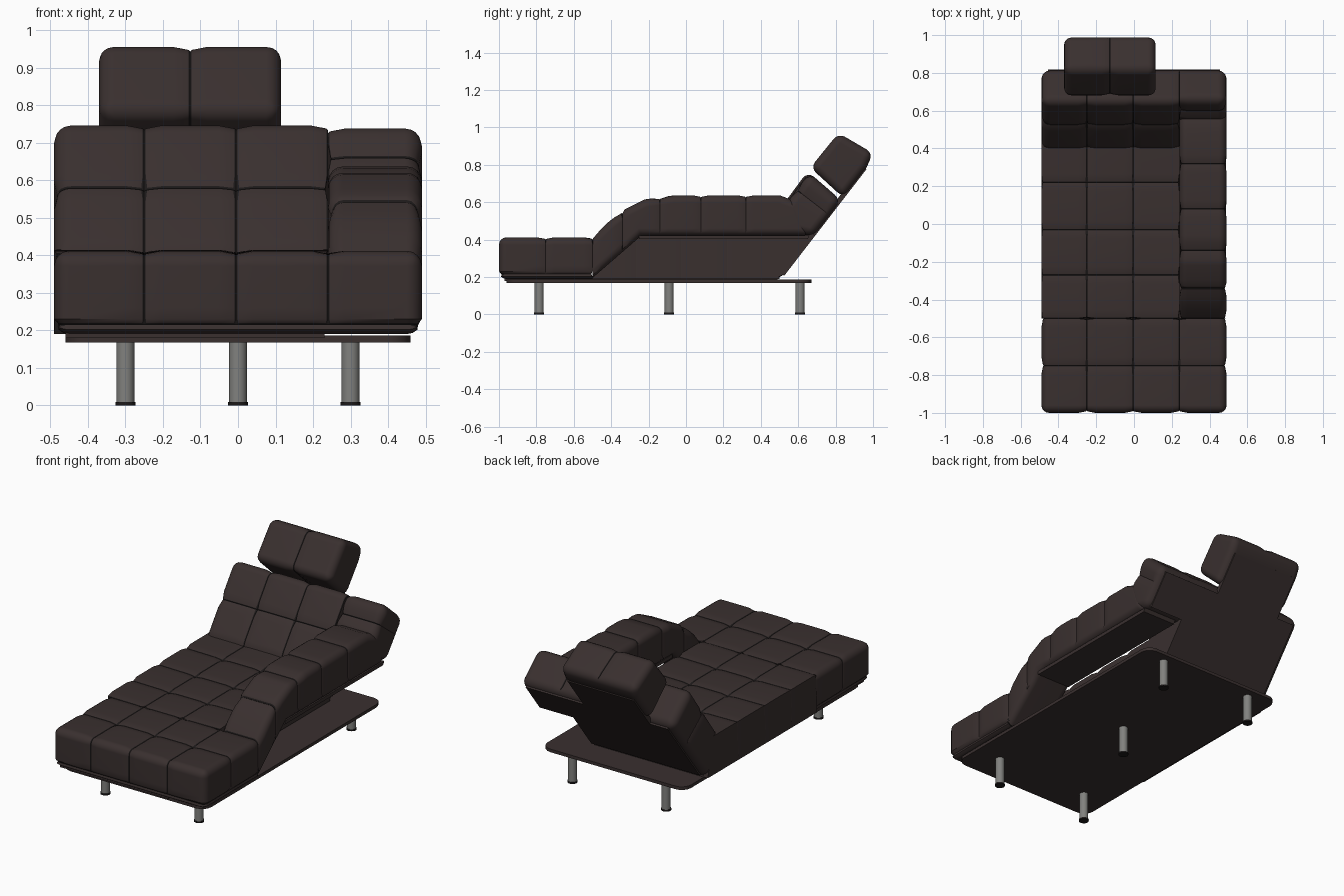
import bpy, bmesh, math
from mathutils import Vector

if "Cube" in bpy.data.objects:
    bpy.data.objects.remove(bpy.data.objects["Cube"], do_unlink=True)


def material(name, rgb):
    m = bpy.data.materials.new(name)
    m.use_nodes = True
    m.diffuse_color = (*rgb, 1)
    m.node_tree.nodes["Principled BSDF"].inputs["Base Color"].default_value = (*rgb, 1)
    return m


LEATHER = material("dark brown leather", (0.041, 0.029, 0.028))
STITCH = material("dark seam", (0.012, 0.010, 0.010))
STEEL = material("brushed steel", (0.22, 0.22, 0.21))
X, Y, Z = Vector((1, 0, 0)), Vector((0, 1, 0)), Vector((0, 0, 1))
JOIN = 0.24      # x where the arm column meets the main cushions
FOLD = -0.5      # y where the foot end meets seat and arm
SIDE = 0.49


def finish(name, bm, mats, angle=40):
    mesh = bpy.data.meshes.new(name)
    bm.to_mesh(mesh)
    bm.free()
    for m in mats:
        mesh.materials.append(m)
    ob = bpy.data.objects.new(name, mesh)
    bpy.context.collection.objects.link(ob)
    bpy.ops.object.select_all(action='DESELECT')
    ob.select_set(True)
    bpy.context.view_layer.objects.active = ob
    bpy.ops.object.shade_smooth_by_angle(angle=math.radians(angle))
    ob.modifiers.new("weighted", 'WEIGHTED_NORMAL').keep_sharp = True
    return ob


def prism(profile, x0, x1):
    """Extrude a (y, z) side profile across x."""
    bm = bmesh.new()
    face = bm.faces.new([bm.verts.new((x0, y, z)) for y, z in profile])
    ext = bmesh.ops.extrude_face_region(bm, geom=[face])
    moved = [v for v in ext["geom"] if isinstance(v, bmesh.types.BMVert)]
    bmesh.ops.translate(bm, verts=moved, vec=(x1 - x0, 0, 0))
    bmesh.ops.recalc_face_normals(bm, faces=bm.faces)
    return bm


def round_edges(bm, radius, keep, segments=4):
    edges = [e for e in bm.edges if keep(e)]
    bmesh.ops.bevel(bm, geom=edges, offset=radius, segments=segments,
                    profile=0.5, affect='EDGES', clamp_overlap=True)


def seam(bm, co, no, hidden):
    """Sink a soft stitched groove along a plane, leaving the hidden side flat."""
    for d in (-0.045, -0.004, 0, 0.004, 0.045):
        bmesh.ops.bisect_plane(bm, geom=bm.verts[:] + bm.edges[:] + bm.faces[:],
                               plane_co=co + no * d, plane_no=no, dist=1e-5)
    bm.normal_update()
    moves = []
    for v in bm.verts:
        d = abs((v.co - co).dot(no))
        n = v.normal - no * v.normal.dot(no)
        if d < 0.005 and n.length > 0.1 and n.normalized().dot(hidden) < 0.3:
            moves.append((v, n.normalized() * (0.012 - d)))
    for f in bm.faces:
        if (all(abs((v.co - co).dot(no)) < 0.005 for v in f.verts)
                and abs(f.normal.x) < 0.9 and f.normal.dot(hidden) < 0.5):
            f.material_index = 1
    for v, m in moves:
        v.co -= m


def cushion(name, profile, x0, x1, radius, seams, hidden=-Z, joint=lambda p: False):
    bm = prism(profile, x0, x1)
    round_edges(bm, radius, lambda e: e.calc_face_angle_signed() > 0.45
                and not all(joint(v.co) for v in e.verts))
    for co, no in seams:
        seam(bm, Vector(co), no, hidden)
    return finish(name, bm, [LEATHER, STITCH])


def at_x(*xs):
    return [((x, 0, 0), X) for x in xs]


def at_y(*ys):
    return [((0, y, 0), Y) for y in ys]


def on_join(p):
    return abs(p.x - JOIN) < 1e-4


def on_fold(p):
    return abs(p.y - FOLD) < 1e-4


# Foot end, seat and raised arm
columns = at_x(-0.25, -0.005)
cushion("foot_cushion", [(-1, 0.19), (-1, 0.412), (FOLD, 0.412), (FOLD, 0.19)],
        -SIDE, SIDE, 0.04,
        columns + at_x(JOIN) + at_y(-0.75, FOLD) + [((0, 0, 0.215), Z)], joint=on_fold)
cushion("seat_cushion", [(FOLD, 0.19), (FOLD, 0.412), (0.45, 0.415), (0.5, 0.19)],
        -SIDE, JOIN, 0.04, columns + at_y(FOLD, -0.27, -0.03, 0.22),
        joint=lambda p: on_fold(p) or on_join(p) or p.y > 0.4)
cushion("arm_cushion",
        [(FOLD, 0.195), (FOLD, 0.412), (-0.42, 0.49), (-0.33, 0.56), (-0.22, 0.615),
         (-0.06, 0.637), (0.5, 0.637), (0.6, 0.6), (0.66, 0.42), (-0.24, 0.42)],
        JOIN, SIDE, 0.04, at_y(FOLD, -0.34, -0.14, 0.08, 0.32), joint=on_fold)
arm_board = prism([(-0.25, 0.402), (-0.25, 0.422), (0.66, 0.422), (0.65, 0.402)],
                  JOIN + 0.02, SIDE - 0.015)
finish("arm_board", arm_board, [LEATHER])

# Reclined back: a frame running along the slope
BASE = Vector((0, 0.52, 0.21))
UP = Vector((0, 0.61, 0.79)).normalized()
BACK = Vector((0, UP.z, -UP.y))
cushion("back_cushion",
        [(0.42, 0.19), (0.51, 0.195), (0.83, 0.61), (0.65, 0.765), (0.39, 0.41)],
        -SIDE, JOIN, 0.045, columns + at_x(JOIN) + [((0, 0.52, 0.585), UP)],
        hidden=BACK, joint=on_join)
cushion("back_side_cushion",
        [(0.68, 0.415), (0.83, 0.61), (0.66, 0.757), (0.53, 0.585), (0.58, 0.44)],
        JOIN, SIDE, 0.045, at_x(JOIN) + [((0, 0.6, 0.66), UP)],
        hidden=BACK, joint=on_join)
cushion("headrest",
        [(0.84, 0.625), (0.965, 0.785), (1.0, 0.862), (0.815, 0.97), (0.665, 0.785)],
        -0.37, 0.115, 0.04, at_x(-0.1275), hidden=BACK)


def back_board(name, x0, x1, s0, s1):
    corners = [BASE + UP * s + BACK * t
               for s, t in ((s0, -0.02), (s0, 0.006), (s1, 0.006), (s1, -0.02))]
    finish(name, prism([(p.y, p.z) for p in corners], x0, x1), [LEATHER])


back_board("back_board", -0.455, JOIN, 0.0, 0.48)
back_board("back_side_board", JOIN, 0.455, 0.27, 0.48)
back_board("headrest_board", -0.34, 0.085, 0.48, 0.72)

# Thin base plate with rounded corners
plate = prism([(-0.96, 0.168), (-0.96, 0.186), (0.67, 0.186), (0.67, 0.168)], -0.46, 0.46)
round_edges(plate, 0.06, lambda e: abs(e.verts[0].co.z - e.verts[1].co.z) > 0.01)
finish("base_plate", plate, [LEATHER])
under = prism([(-0.97, 0.18), (-0.97, 0.2), (0.5, 0.2), (0.48, 0.18)], -0.46, 0.23)
finish("seat_board", under, [LEATHER])


# Five steel legs with dark glides
def cylinder(name, x, y, z0, z1, radius, mat):
    bm = bmesh.new()
    bmesh.ops.create_cone(bm, cap_ends=True, segments=24, radius1=radius,
                          radius2=radius, depth=z1 - z0)
    bmesh.ops.translate(bm, verts=bm.verts, vec=(x, y, (z0 + z1) / 2))
    finish(name, bm, [mat])


for i, (x, y) in enumerate([(-0.3, -0.785), (0.3, -0.785), (0, -0.09),
                            (-0.3, 0.61), (0.3, 0.61)], 1):
    cylinder(f"leg_{i}", x, y, 0.008, 0.17, 0.024, STEEL)
    cylinder(f"leg_glide_{i}", x, y, 0, 0.009, 0.027, STITCH)
